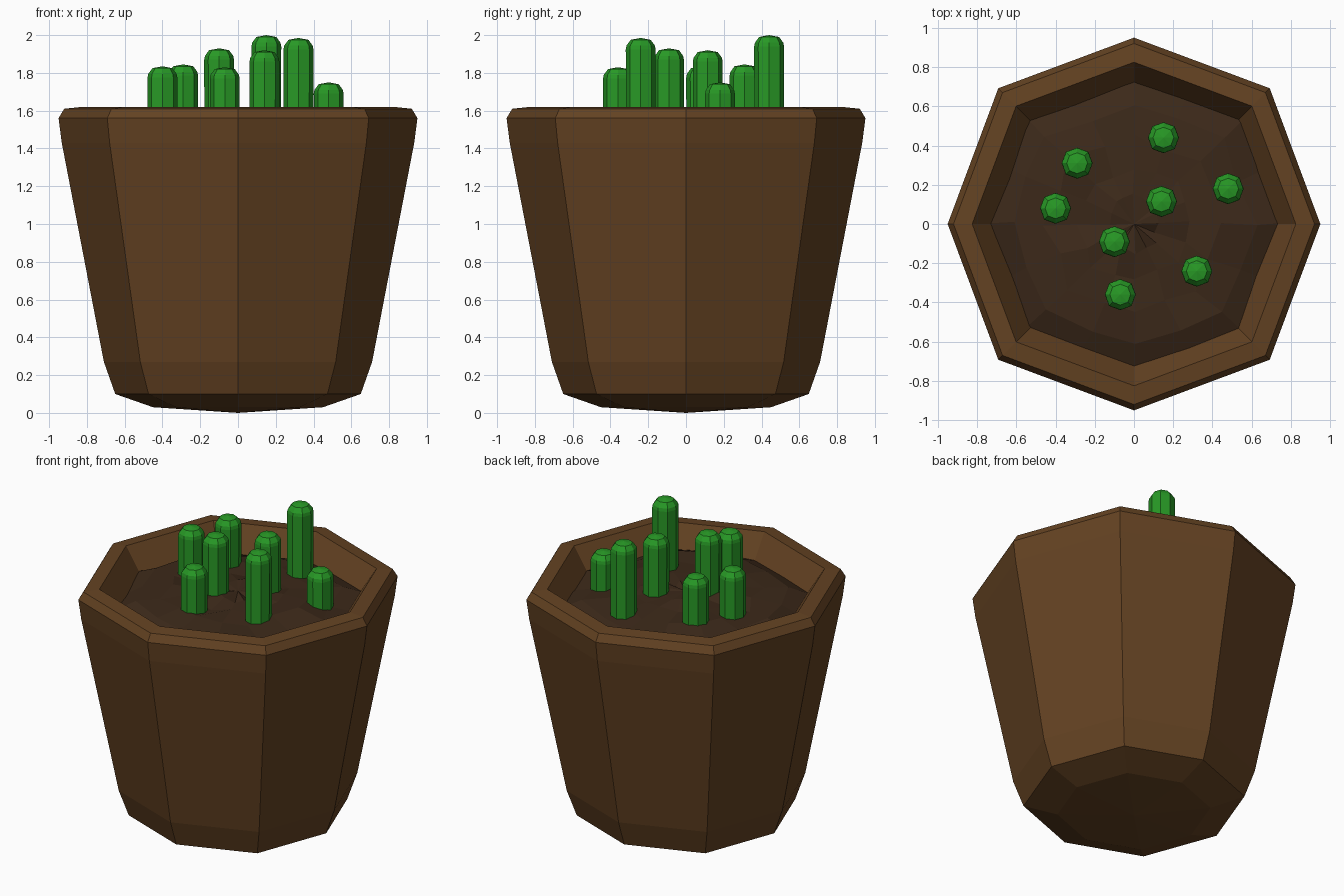
import bpy, bmesh, math, random

if "Cube" in bpy.data.objects:
    bpy.data.objects.remove(bpy.data.objects["Cube"])

random.seed(4)


def material(name, rgb):
    m = bpy.data.materials.new(name)
    m.diffuse_color = (*rgb, 1)
    m.use_nodes = True
    m.node_tree.nodes["Principled BSDF"].inputs["Base Color"].default_value = m.diffuse_color
    return m


def lathe(name, rings, mat, start=None, end=None, seg=8, bump=0.0, diag=1.03, loc=(0, 0, 0)):
    """Stack polygon rings (radius, z); diagonal corners bulge by diag. start/end are pole heights."""
    bm = bmesh.new()
    loops = []
    for r, z in rings:
        loop = []
        for i in range(seg):
            a = 2 * math.pi * i / seg
            # distance to the octagon outline at this angle
            t = i * 8 / seg
            k, f = int(t), t - int(t)
            p = [(s * math.cos(j * math.pi / 4), s * math.sin(j * math.pi / 4))
                 for j, s in ((k, diag if k % 2 else 1), (k + 1, 1 if k % 2 else diag))]
            x = p[0][0] * (1 - f) + p[1][0] * f
            y = p[0][1] * (1 - f) + p[1][1] * f
            loop.append(bm.verts.new((r * x + random.uniform(-bump, bump),
                                      r * y + random.uniform(-bump, bump),
                                      z + random.uniform(-bump, bump))))
        loops.append(loop)
    for a, b in zip(loops, loops[1:]):
        for i in range(seg):
            j = (i + 1) % seg
            bm.faces.new((a[i], a[j], b[j], b[i]))
    for loop, z, flip in ((loops[0], start, True), (loops[-1], end, False)):
        if z is not None:
            c = bm.verts.new((0, 0, z))
            for i in range(seg):
                e = (loop[i], loop[(i + 1) % seg])
                bm.faces.new((e[1], e[0], c) if flip else (e[0], e[1], c))
    me = bpy.data.meshes.new(name)
    bm.to_mesh(me)
    bm.free()
    me.materials.append(mat)
    ob = bpy.data.objects.new(name, me)
    ob.location = loc
    bpy.context.collection.objects.link(ob)
    return ob


brown = material("pot_brown", (0.127, 0.055, 0.016))
earth = material("soil_brown", (0.045, 0.022, 0.010))
green = material("stem_green", (0.021, 0.32, 0.019))

# Tapered octagonal pot: base, wall, rim, inner wall
lathe("pot", [(0.45, 0.03), (0.65, 0.10), (0.71, 0.27), (0.933, 1.43), (0.95, 1.56),
              (0.92, 1.61), (0.825, 1.62), (0.72, 1.46), (0.66, 1.30)],
      brown, start=0.0, end=1.28)

# Lumpy soil, its edge tucked into the inner wall
lathe("soil", [(0.76, 1.46), (0.62, 1.51), (0.45, 1.53), (0.29, 1.53), (0.14, 1.54)],
      earth, end=1.54, seg=16, bump=0.018)

# Round-topped octagonal stems: x, y, top height
stems = [(-0.40, 0.08, 1.835), (-0.29, 0.31, 1.845), (0.15, 0.44, 2.0), (0.14, 0.115, 1.92),
         (0.48, 0.18, 1.75), (-0.10, -0.09, 1.93), (0.32, -0.24, 1.985), (-0.07, -0.36, 1.83)]
for n, (x, y, top) in enumerate(stems):
    h = top - 1.42
    lathe(f"stem_{n + 1}", [(0.078, 0), (0.079, h - 0.06), (0.075, h - 0.04), (0.053, h - 0.01)],
          green, start=0, end=h, loc=(x, y, 1.42))
